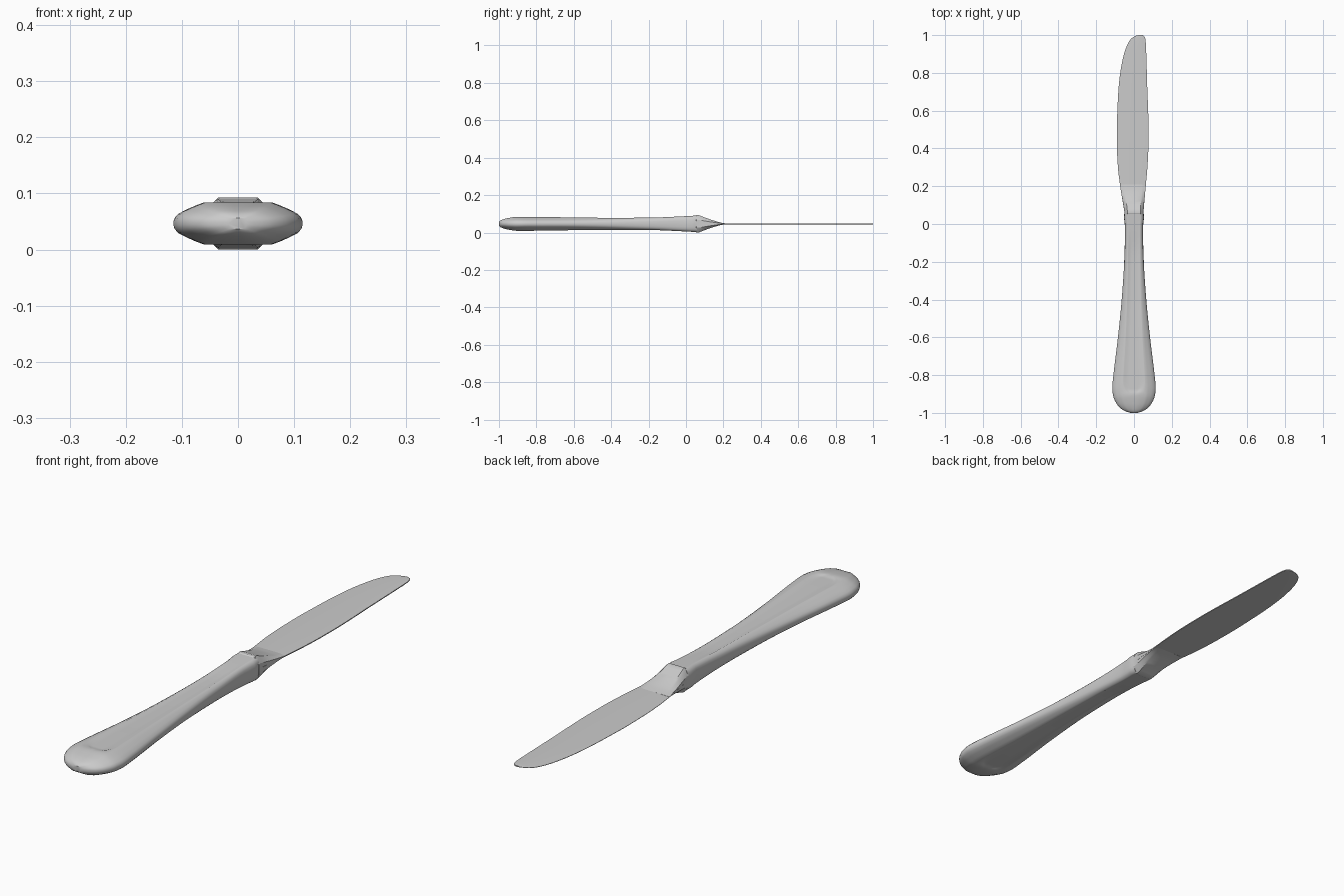
import bpy, bmesh, math

if "Cube" in bpy.data.objects:
    bpy.data.objects.remove(bpy.data.objects["Cube"])

ZC = 0.0465  # mid-height of the knife

steel = bpy.data.materials.new("polished steel")
steel.diffuse_color = (0.6, 0.6, 0.6, 1)
steel.use_nodes = True
steel.node_tree.nodes["Principled BSDF"].inputs["Base Color"].default_value = steel.diffuse_color


def curve(points):
    """Smooth function through (y, value) points, without overshoot."""
    d = [(b[1] - a[1]) / (b[0] - a[0]) for a, b in zip(points, points[1:])]
    m = [d[0]] + [0 if a * b <= 0 else 2 * a * b / (a + b) for a, b in zip(d, d[1:])] + [d[-1]]

    def f(y):
        i = 0
        while i < len(points) - 2 and y > points[i + 1][0]:
            i += 1
        (y0, v0), (y1, v1) = points[i], points[i + 1]
        h = y1 - y0
        t = min(max((y - y0) / h, 0), 1)
        return ((2*t**3 - 3*t*t + 1) * v0 + (t**3 - 2*t*t + t) * h * m[i]
                + (3*t*t - 2*t**3) * v1 + (t**3 - t*t) * h * m[i + 1])
    return f


def smooth(a, b, y):
    t = min(max((y - a) / (b - a), 0), 1)
    return t * t * (3 - 2 * t)


def loft(name, rings, angle):
    """Skin closed rings of points and cap both ends."""
    bm = bmesh.new()
    rows = [[bm.verts.new(p) for p in r] for r in rings]
    n = len(rows[0])
    for a, b in zip(rows, rows[1:]):
        for i in range(n):
            bm.faces.new((a[i], a[(i + 1) % n], b[(i + 1) % n], b[i]))
    bm.faces.new(rows[0])
    bm.faces.new(rows[-1])
    bmesh.ops.recalc_face_normals(bm, faces=bm.faces)
    me = bpy.data.meshes.new(name)
    bm.to_mesh(me)
    bm.free()
    me.materials.append(steel)
    ob = bpy.data.objects.new(name, me)
    bpy.context.collection.objects.link(ob)
    bpy.context.view_layer.objects.active = ob
    ob.select_set(True)
    bpy.ops.object.shade_smooth_by_angle(angle=math.radians(angle))
    ob.select_set(False)
    return ob


def ring(y, quad, cx=0):
    """Mirror a quarter section (top centre to side) into a full ring."""
    top = [(-x, z) for x, z in reversed(quad)] + quad[1:]
    bottom = [(x, -z) for x, z in reversed(top)]
    return [(cx + x, y, ZC + z) for x, z in top + bottom]


# Handle: spoon-shaped grip with a shallow sunken panel on both faces
width = curve([(-1, .018), (-.993, .042), (-.98, .066), (-.95, .093), (-.91, .110),
               (-.87, .115), (-.8, .109), (-.6, .085), (-.4, .065), (-.2, .052),
               (-.05, .048), (0, .049), (.03, .053), (.06, .051)])
height = curve([(-1, .010), (-.993, .017), (-.98, .023), (-.95, .031), (-.9, .0375),
                (-.8, .037), (-.6, .034), (-.4, .032), (-.2, .033), (0, .041), (.06, .0445)])
BULB = [(.53, 1), (.66, .85), (.80, .66), (.93, .45), (.985, .25), (1, .08)]
NECK = [(.66, 1), (.76, .95), (.87, .84), (.95, .66), (.985, .4), (1, .1)]


def handle_ring(y):
    w, h = width(y), height(y)
    t = smooth(-.7, 0, y)
    outer = [((a[0]*(1-t) + b[0]*t) * w, (a[1]*(1-t) + b[1]*t) * h) for a, b in zip(BULB, NECK)]
    p = .94 * outer[0][0]
    if y < -.82:
        p *= math.sqrt(max(1 - ((-.82 - y) / .08) ** 2, .02))
    deep = .003 * smooth(-.9, -.875, y) * (1 - smooth(-.15, 0, y))
    inner = [(0, h - deep), (p * .4, h - deep), (p * .8, h - deep), (p, h)]
    return ring(y, inner + outer)


ys = [-1, -.997, -.993, -.987, -.98, -.97, -.96, -.95, -.94, -.93, -.92, -.91]
ys += [-.9 + .006 * i for i in range(14)] + [-.81 + .029 * i for i in range(30)] + [.045, .055, .06]
loft("handle", [handle_ring(y) for y in ys], 40)

# Blade outline: curved cutting side on the left, straighter spine on the right
left = curve([(.06, -.050), (.2, -.073), (.3, -.085), (.4, -.090), (.5, -.091), (.6, -.088),
              (.7, -.083), (.8, -.073), (.9, -.053), (.95, -.035), (.98, -.016), (.995, .006), (1, .024)])
right = curve([(.06, .050), (.2, .062), (.3, .071), (.4, .076), (.5, .077), (.6, .075),
               (.7, .071), (.8, .068), (.9, .065), (.95, .063), (.98, .060), (.995, .053), (1, .043)])


# Bolster: faceted collar that tapers down into the blade
def bolster_ring(y, h, f=1):
    w = (right(y) - left(y)) / 2 * f
    quad = [(0, h), (.68 * w, h), (.80 * w, h * .86), (w, h * .45)]
    return ring(y, quad, (right(y) + left(y)) / 2)


drop = curve([(.068, .0465), (.1, .034), (.14, .020), (.18, .008), (.21, .0022)])
rings = [bolster_ring(.052, .044, .98), bolster_ring(.056, .0465, 1.03)]
rings += [bolster_ring(y, drop(y), 1 - .01 * (y > .09))
          for y in (.068, .08, .095, .11, .125, .14, .155, .17, .18, .19, .2, .21)]
loft("bolster", rings, 25)


# Blade: thin sheet ground finer on the cutting side
def blade_ring(y):
    a, b = left(y), right(y)
    sect = [(a, .0008), (a + (b - a) * .3, .002), (b - (b - a) * .05, .0025), (b, .0018)]
    pts = sect + [(x, -z) for x, z in reversed(sect)]
    return [(x, y, ZC + z) for x, z in pts]


ys = [.07 + .03 * i for i in range(29)] + [.93, .95, .96, .97, .98, .987, .992, .995, .998, 1]
loft("blade", [blade_ring(y) for y in ys], 30)
